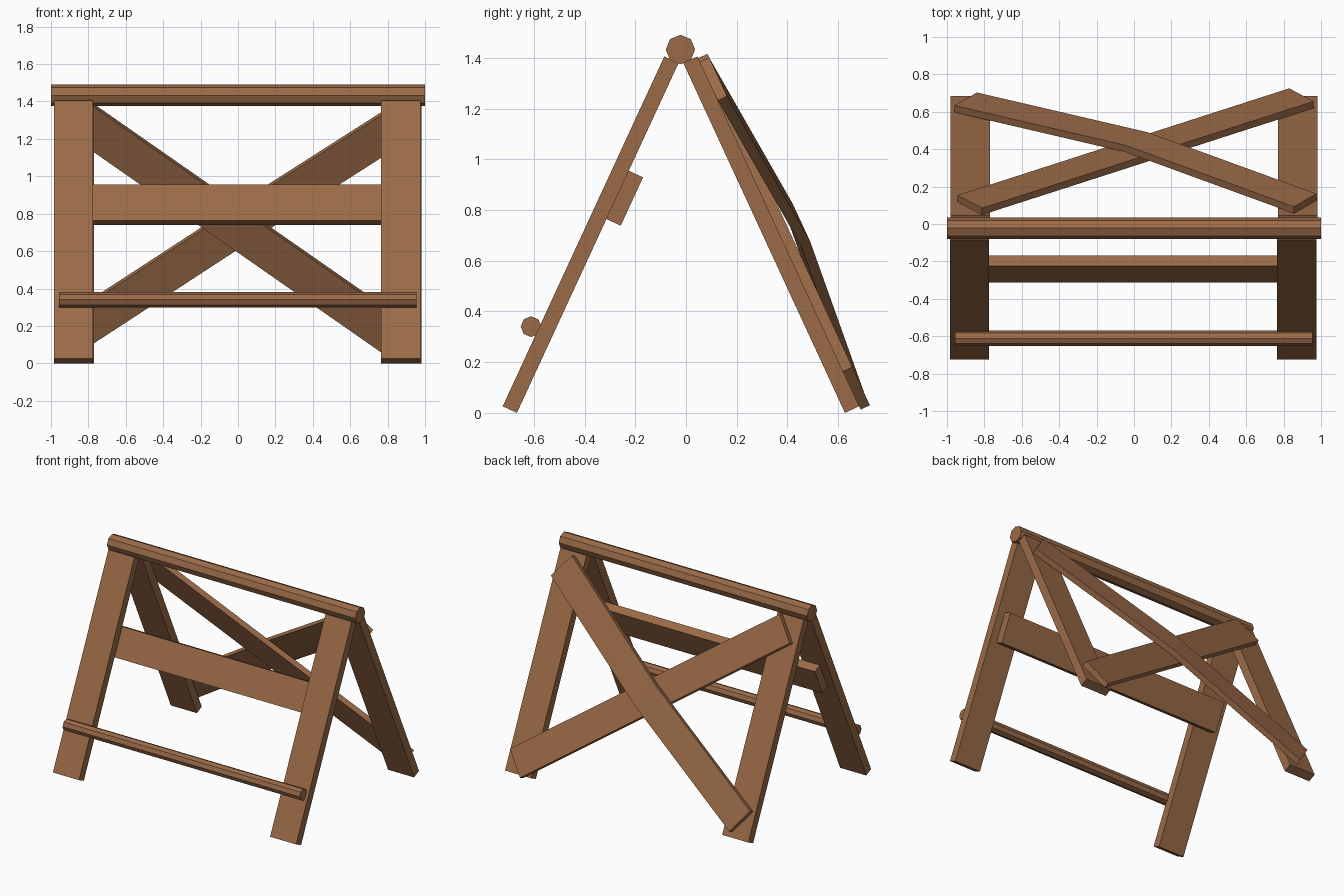
import bpy, bmesh, math
from mathutils import Vector, Matrix

if "Cube" in bpy.data.objects:
    bpy.data.objects.remove(bpy.data.objects["Cube"])

wood = bpy.data.materials.new("brown wood")
wood.diffuse_color = (0.328, 0.147, 0.065, 1)
wood.use_nodes = True
wood.node_tree.nodes["Principled BSDF"].inputs["Base Color"].default_value = wood.diffuse_color

LEAN = math.radians(24.8)
S, C = math.sin(LEAN), math.cos(LEAN)
X = Vector((1, 0, 0))


def finish(name, bm):
    bmesh.ops.recalc_face_normals(bm, faces=bm.faces)
    me = bpy.data.meshes.new(name)
    bm.to_mesh(me)
    bm.free()
    me.materials.append(wood)
    bpy.context.collection.objects.link(bpy.data.objects.new(name, me))


def board(name, points, wide, thick):
    """Rectangular plank through the points; wide and thick are half-size vectors."""
    bm = bmesh.new()
    rings = [[bm.verts.new(p + a * wide + b * thick)
              for a, b in ((-1, -1), (1, -1), (1, 1), (-1, 1))] for p in points]
    bm.faces.new(rings[0])
    bm.faces.new(rings[-1])
    for r, q in zip(rings, rings[1:]):
        for i in range(4):
            j = (i + 1) % 4
            bm.faces.new((r[i], r[j], q[j], q[i]))
    finish(name, bm)


def rod(name, radius, x0, x1, y, z):
    bm = bmesh.new()
    m = Matrix.Translation(((x0 + x1) / 2, y, z)) @ Matrix.Rotation(math.pi / 2, 4, 'Y')
    bmesh.ops.create_cone(bm, cap_ends=True, segments=8, radius1=radius,
                          radius2=radius, depth=x1 - x0, matrix=m)
    finish(name, bm)


def on_frame(side, x, t, out=0.0):
    """Point on a leaning frame: t runs up the slope, out is away from its mid-plane."""
    foot = -0.695 if side < 0 else 0.655
    return Vector((x, foot + side * (out * C - t * S), 0.013 + t * C + out * S))


# Ridge pole and low front rod
rod("ridge_pole", 0.058, -1.0, 1.0, -0.022, 1.433)
rod("front_rod", 0.041, -0.957, 0.955, -0.611, 0.34)

# Four leaning legs
for side, label, shift in ((-1, "front", -0.005), (1, "back", 0.0)):
    normal = Vector((0, side * C, S))
    for sx, hand in ((-1, "left"), (1, "right")):
        x = sx * 0.875 + shift
        board(f"{label}_leg_{hand}", [on_frame(side, x, 0), on_frame(side, x, 1.52)],
              X * 0.105, normal * 0.031)

# Wide rail behind the front legs
board("front_rail", [on_frame(-1, x, 0.947, -0.062) for x in (-0.92, 0.92)],
      Vector((0, S, C)) * 0.105, Vector((0, -C, S)) * 0.031)

# Crossed back braces: one flat, one bent over it
up, out = Vector((0, -S, C)), Vector((0, C, S))
board("back_brace_flat", [on_frame(1, -0.878, 1.43, 0.051), on_frame(1, 0.895, 0.069, 0.051)],
      X * 0.065 + up * 0.083, out * 0.02)
board("back_brace_bent", [on_frame(1, -0.90, 0.122, 0.051), on_frame(1, 0.015, 0.753, 0.108),
                          on_frame(1, 0.915, 1.412, 0.051)],
      X * 0.06 - up * 0.083, out * 0.02)
